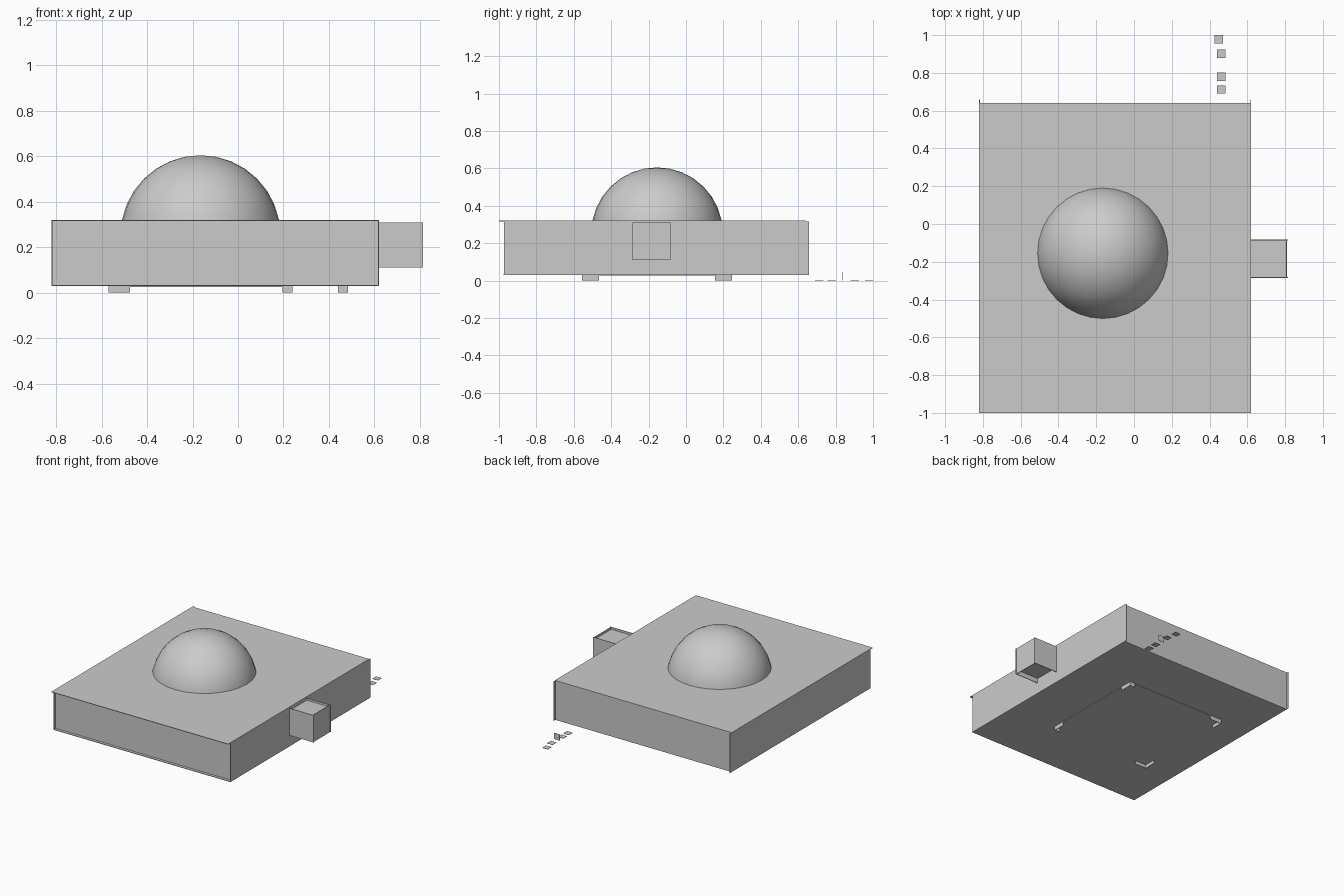
import bpy, bmesh
from mathutils import Vector

cube = bpy.data.objects.get("Cube")
if cube:
    bpy.data.objects.remove(cube, do_unlink=True)

gray = bpy.data.materials.new("plain_gray")
gray.use_nodes = True
gray.diffuse_color = (0.6, 0.6, 0.6, 1)
gray.node_tree.nodes["Principled BSDF"].inputs["Base Color"].default_value = (0.6, 0.6, 0.6, 1)

T = 0.004  # sheet thickness


def add_object(name, bm):
    mesh = bpy.data.meshes.new(name)
    bm.to_mesh(mesh)
    bm.free()
    mesh.materials.append(gray)
    obj = bpy.data.objects.new(name, mesh)
    bpy.context.collection.objects.link(obj)
    return obj


def plate(name, x, y, z):
    """Axis-aligned block from (low, high) ranges."""
    bm = bmesh.new()
    bmesh.ops.create_cube(bm, size=1)
    for v in bm.verts:
        v.co = Vector([r[0] if c < 0 else r[1] for c, r in zip(v.co, (x, y, z))])
    return add_object(name, bm)


# Shallow main case, made of slightly offset sheets
X0, X1, Z0, Z1 = -0.82, 0.62, 0.03, 0.32
side_y = (-0.973, 0.658)
plate("case_top", (X0, X1), (-1.0, 0.64), (Z1 - T, Z1))
plate("case_bottom", (X0, X1), (-0.975, 0.64), (Z0, Z0 + T))
plate("case_wall_left_side", (X0, X0 + T), side_y, (Z0, Z1 - T))
plate("case_wall_right_side", (X1 - T, X1), side_y, (Z0, Z1 - T))
plate("case_front", (X0 + T, X1 - T), (-0.955, -0.955 + T), (Z0 + T, Z1 - T))
plate("case_back", (X0 + T, X1 - T), (0.64 - T, 0.64), (Z0 + T, Z1 - T))

# Dome: sphere cut off just below the case top
cx, cy = -0.165, -0.155
bm = bmesh.new()
bmesh.ops.create_uvsphere(bm, u_segments=32, v_segments=16, radius=0.352)
bmesh.ops.translate(bm, verts=bm.verts, vec=(cx, cy, 0.253))
bmesh.ops.bisect_plane(bm, geom=bm.verts[:] + bm.edges[:] + bm.faces[:],
                       plane_co=(0, 0, Z1 - T), plane_no=(0, 0, 1), clear_inner=True)
for f in bm.faces:
    f.smooth = True
add_object("dome", bm)

# Side box with recessed lid and base
by0, by1 = -0.285, -0.083
bx = (X1, 0.815)
for name, y in (("side_box_front", by0), ("side_box_back", by1 - T)):
    plate(name, bx, (y, y + T), (0.11, 0.31))
inner_y = (by0 + T, by1 - T)
plate("side_box_end", (0.806, 0.81), inner_y, (0.11, 0.31))
plate("side_box_lid", (X1, 0.806), inner_y, (0.29, 0.294))
plate("side_box_base", (X1, 0.806), inner_y, (0.145, 0.149))

# Thin underside panel and its four L-shaped corner feet
hx, hy = 0.405, 0.4
plate("underside_panel", (cx - hx, cx + hx), (cy - hy, cy + hy), (0.026, Z0))
for sx, lx in ((-1, 0.095), (1, 0.045)):
    for sy in (-1, 1):
        x, y = cx + sx * hx, cy + sy * hy
        tag = ("right" if sx > 0 else "left") + ("_back" if sy > 0 else "_front")
        plate("foot_across_" + tag, sorted((x, x - sx * lx)), sorted((y, y - sy * T)), (0, Z0))
        plate("foot_along_" + tag, sorted((x, x - sx * T)), sorted((y, y - sy * 0.09)), (0, Z0))

# Row of loose little squares behind the case
for i, (x, y) in enumerate(((0.425, 0.956), (0.44, 0.88), (0.44, 0.757), (0.44, 0.69))):
    plate(f"loose_square_{i + 1}", (x, x + 0.045), (y, y + 0.044), (0, 0.002))
plate("loose_square_upright", (0.44, 0.485), (0.838, 0.84), (0, 0.045))
